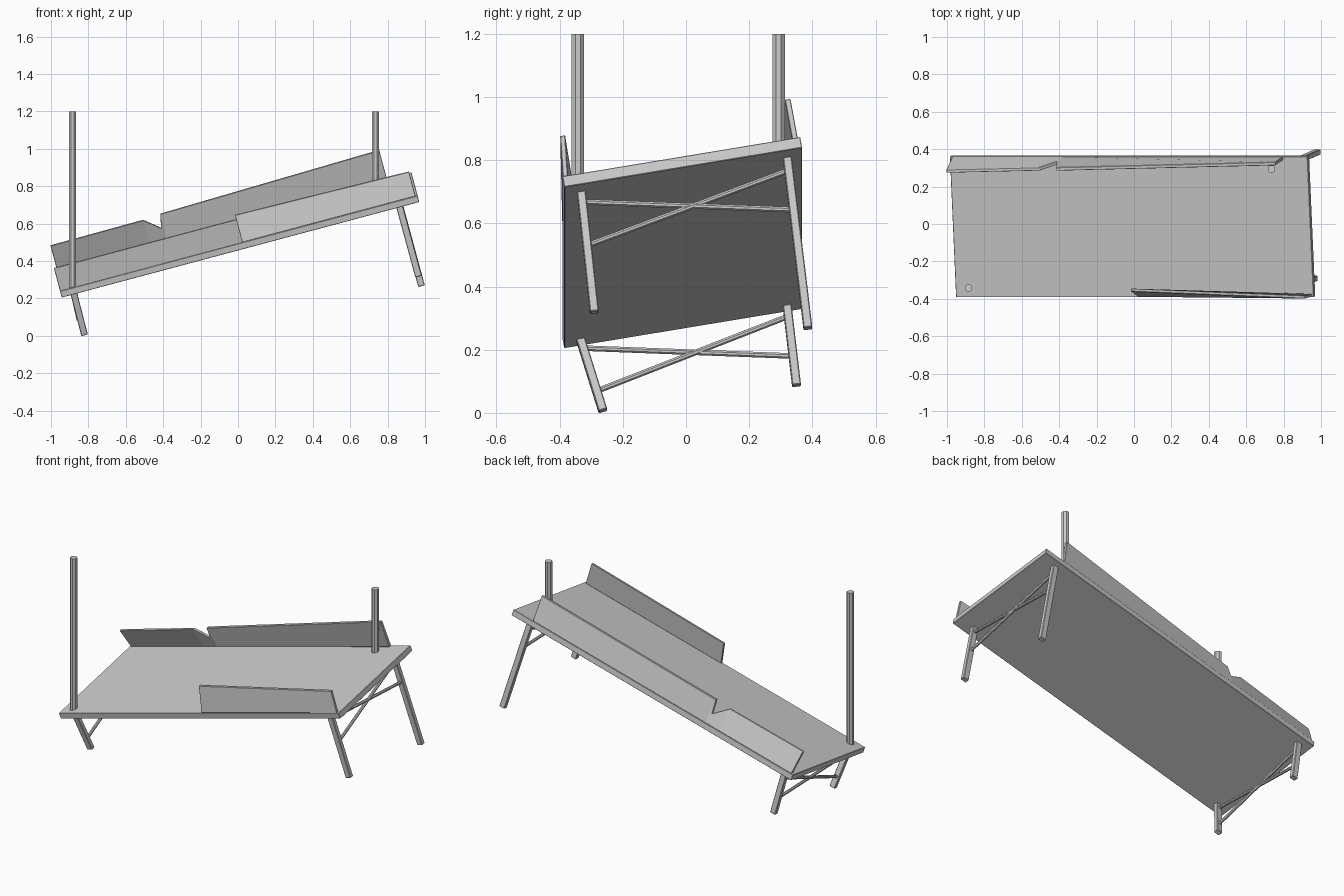
import bpy, bmesh, math
from mathutils import Matrix, Vector

if "Cube" in bpy.data.objects:
    bpy.data.objects.remove(bpy.data.objects["Cube"])

# Tilted frame of the table: origin at the middle of its underside
TILT = Matrix.Rotation(math.radians(-14.95), 4, 'Y') @ Matrix.Rotation(math.radians(9.7), 4, 'X')
FRAME = Matrix.Translation((-0.003, -0.009, 0.522)) @ TILT
L, D, T = 1.979, 0.764, 0.036


def finish(name, bm, bevel=0.0):
    bmesh.ops.recalc_face_normals(bm, faces=bm.faces)
    mesh = bpy.data.meshes.new(name)
    bm.to_mesh(mesh)
    bm.free()
    obj = bpy.data.objects.new(name, mesh)
    bpy.context.collection.objects.link(obj)
    if bevel:
        mod = obj.modifiers.new("soft_edges", 'BEVEL')
        mod.width = bevel
        mod.segments = 1
        mod.limit_method = 'ANGLE'
    return obj


def box(name, size, matrix, bevel):
    bm = bmesh.new()
    bmesh.ops.create_cube(bm, size=1, matrix=matrix @ Matrix.Diagonal((*size, 1)))
    return finish(name, bm, bevel)


def rod(name, p, q, radius, sides):
    p, q = Vector(p), Vector(q)
    d = q - p
    m = Matrix.Translation((p + q) / 2) @ d.to_track_quat('Z', 'Y').to_matrix().to_4x4()
    m = m @ Matrix.Rotation(math.pi / sides, 4, 'Z')
    bm = bmesh.new()
    bmesh.ops.create_cone(bm, cap_ends=True, segments=sides, radius1=radius,
                          radius2=radius, depth=d.length, matrix=m)
    return finish(name, bm)


def board(name, base, thick, columns):
    """Columns are (along, lean, height) in the table frame; base is the foot line."""
    bm = bmesh.new()
    rings = []
    for x, lean, h in columns:
        pts = ((base, 0), (base + lean, h), (base + lean + thick, h), (base + thick, 0))
        rings.append([bm.verts.new(FRAME @ Vector((x, y, T + z))) for y, z in pts])
    for r, s in zip(rings, rings[1:]):
        for i in range(4):
            j = (i + 1) % 4
            bm.faces.new((r[i], r[j], s[j], s[i]))
    bm.faces.new(rings[0])
    bm.faces.new(rings[-1][::-1])
    return finish(name, bm, 0.002)


# Table top
box("table_top", (L, D, T), FRAME @ Matrix.Translation((0, 0, T / 2)), 0.002)

# Side boards, leaning inward more at one end; the back one is notched
board("back_side_board", D / 2 - 0.002, -0.018, [
    (-0.976, -0.047, 0.132), (-0.462, -0.035, 0.134), (-0.38, -0.014, 0.064),
    (-0.365, -0.034, 0.142), (0.854, -0.001, 0.164)])
board("front_side_board", -D / 2 + 0.002, 0.016, [(0.019, 0.054, 0.144), (0.978, 0.014, 0.134)])

# Legs: top and foot positions
legs = {
    "front_right": ((0.860, -0.332, 0.704), (0.965, -0.290, 0.318)),
    "back_right": ((0.834, 0.320, 0.812), (0.981, 0.386, 0.267)),
    "front_left": ((-0.880, -0.335, 0.236), (-0.821, -0.263, 0.006)),
    "back_left": ((-0.902, 0.320, 0.340), (-0.845, 0.350, 0.086)),
}
for key, (top, foot) in legs.items():
    p, q = Vector(top), Vector(foot)
    z = (p - q).normalized()
    x = TILT.to_3x3() @ Vector((1, 0, 0))
    x = (x - z * x.dot(z)).normalized()
    m = Matrix((x, z.cross(x), z)).transposed().to_4x4()
    box(key + "_leg", (0.036, 0.028, (p - q).length),
        Matrix.Translation((p + q) / 2) @ m, 0.003)


def on_leg(key, z):
    p, q = (Vector(v) for v in legs[key])
    return p.lerp(q, (p.z - z) / (p.z - q.z))


# Crossed braces between each pair of legs
for side, pairs in (("right", ((0.668, 0.643), (0.530, 0.768))),
                    ("left", ((0.205, 0.180), (0.069, 0.306)))):
    for label, (zf, zb) in zip(("upper", "diagonal"), pairs):
        rod(f"{side}_{label}_brace", on_leg("front_" + side, zf),
            on_leg("back_" + side, zb), 0.0095, 8)

# Upright eight-sided poles
rod("front_left_pole", (-0.885, -0.342, 0.25), (-0.885, -0.342, 1.2), 0.0215, 8)
rod("back_right_pole", (0.735, 0.293, 0.795), (0.735, 0.293, 1.2), 0.0215, 8)
